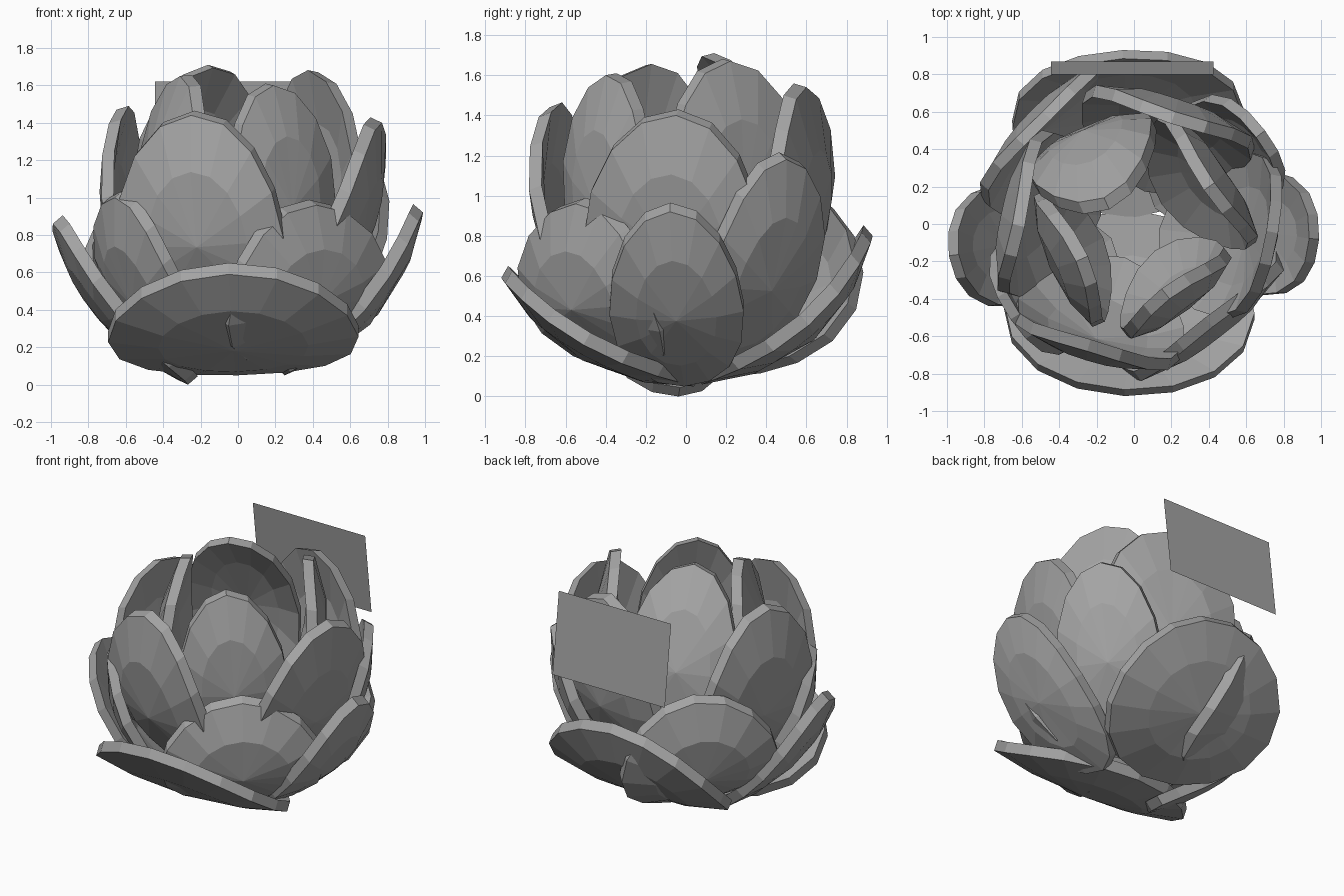
import bpy, bmesh, math
from mathutils import Vector

if "Cube" in bpy.data.objects:
    bpy.data.objects.remove(bpy.data.objects["Cube"])

grey = bpy.data.materials.new("stone_grey")
grey.diffuse_color = (0.37, 0.37, 0.37, 1)
grey.use_nodes = True
grey.node_tree.nodes["Principled BSDF"].inputs["Base Color"].default_value = grey.diffuse_color

SEGS = 16
THICK = 0.07
objects = []


def add_object(name, bm):
    mesh = bpy.data.meshes.new(name)
    bm.to_mesh(mesh)
    bm.free()
    mesh.materials.append(grey)
    obj = bpy.data.objects.new(name, mesh)
    bpy.context.collection.objects.link(obj)
    objects.append(obj)


def petal(name, tip, base, facing, width, bend, cup):
    """Cupped oval slab from base to tip; facing is its outward direction."""
    along = (tip - base).normalized()
    side = Vector((-facing.y, facing.x, 0))
    side = (side - along * side.dot(along)).normalized()
    out = side.cross(along).normalized()
    if out.dot(facing) < 0:
        out = -out
    mid, half = (tip + base) / 2, (tip - base).length / 2

    def point(r, t, inner):
        u, v = r * math.sin(t), r * math.cos(t)
        lift = bend * (1 - v * v) + cup * (1 - r * r) - (THICK if inner else 0)
        return mid + side * u * width / 2 + along * v * half + out * lift

    bm = bmesh.new()
    rims = []
    for inner in (False, True):
        rim, ring = [[bm.verts.new(point(r, math.tau * i / SEGS, inner))
                      for i in range(SEGS)] for r in (1.0, 0.6)]
        centre = bm.verts.new(point(0, 0, inner))
        for i in range(SEGS):
            j = (i + 1) % SEGS
            bm.faces.new((rim[i], rim[j], ring[j], ring[i]))
            bm.faces.new((ring[i], ring[j], centre))
        rims.append(rim)
    # rim wall
    for i in range(SEGS):
        j = (i + 1) % SEGS
        bm.faces.new((rims[0][i], rims[0][j], rims[1][j], rims[1][i]))
    bmesh.ops.recalc_face_normals(bm, faces=bm.faces[:])
    add_object(name, bm)


def petal_ring(name, base_radius, base_height, bend, cup, members):
    """Petals of one ring share their root circle and curvature."""
    for place, x, y, z, angle, width in members:
        a = math.radians(angle)
        facing = Vector((math.cos(a), math.sin(a), 0))
        base = facing * base_radius + Vector((0, 0, base_height))
        petal(name + "_petal_" + place, Vector((x, y, z)), base, facing, width, bend, cup)


# each petal: place, tip position, facing angle, width
petal_ring("wide_outer", -0.04, 0.05, 0.09, 0.07, [
    ("front", -0.05, -0.92, 0.59, -90, 1.34)])
petal_ring("wide_outer", 0.08, 0.06, 0.12, 0.08, [
    ("back", -0.06, 0.93, 0.80, 91, 1.24)])
petal_ring("side_outer", 0.27, 0.0, 0.09, 0.05, [
    ("left", -0.99, -0.17, 0.86, 188, 0.66)])
petal_ring("side_outer", 0.25, 0.05, 0.11, 0.06, [
    ("right", 0.99, -0.08, 0.92, -2, 0.67)])
petal_ring("wide_middle", 0.30, 0.11, 0.15, 0.10, [
    ("front_right", 0.42, -0.55, 0.96, -52, 1.04),
    ("back_left", -0.49, 0.60, 1.0, 138, 1.02)])
petal_ring("narrow_middle", 0.2, 0.10, 0.13, 0.09, [
    ("front_left", -0.66, -0.51, 1.0, 212, 0.70),
    ("back_right", 0.70, 0.50, 1.18, 38, 0.68)])
petal_ring("tall", 0.25, 0.20, 0.15, 0.09, [
    ("front", -0.25, -0.68, 1.44, 254, 0.92),
    ("left", -0.65, 0.0, 1.47, 166, 0.90),
    ("back", 0.22, 0.60, 1.54, 72, 0.95)])
petal_ring("tall_flared", 0.2, 0.20, 0.11, 0.09, [
    ("right", 0.77, -0.05, 1.40, -12, 0.90)])
petal_ring("bud", 0.25, 0.33, 0.12, 0.08, [
    ("right", 0.43, 0.22, 1.67, 35, 0.84),
    ("front", 0.19, -0.40, 1.60, -52, 0.70),
    ("left", -0.31, -0.20, 1.65, 204, 0.77)])
petal_ring("bud_leaning", 0.50, 0.42, 0.14, 0.09, [
    ("back", -0.16, 0.14, 1.71, 114, 0.72)])

# thin tilted panel behind the flower
bm = bmesh.new()
bmesh.ops.create_grid(bm, x_segments=1, y_segments=1, size=0.5)
for v in bm.verts:
    x, s = v.co.x, v.co.y
    v.co = Vector((-0.01 - 0.87 * x, 0.835 - 0.07 * s, 1.34 + 0.56 * s))
bm.normal_update()
add_object("back_panel", bm)

# rest everything on the ground
low = min(v.co.z for o in objects for v in o.data.vertices)
for o in objects:
    for v in o.data.vertices:
        v.co.z -= low
